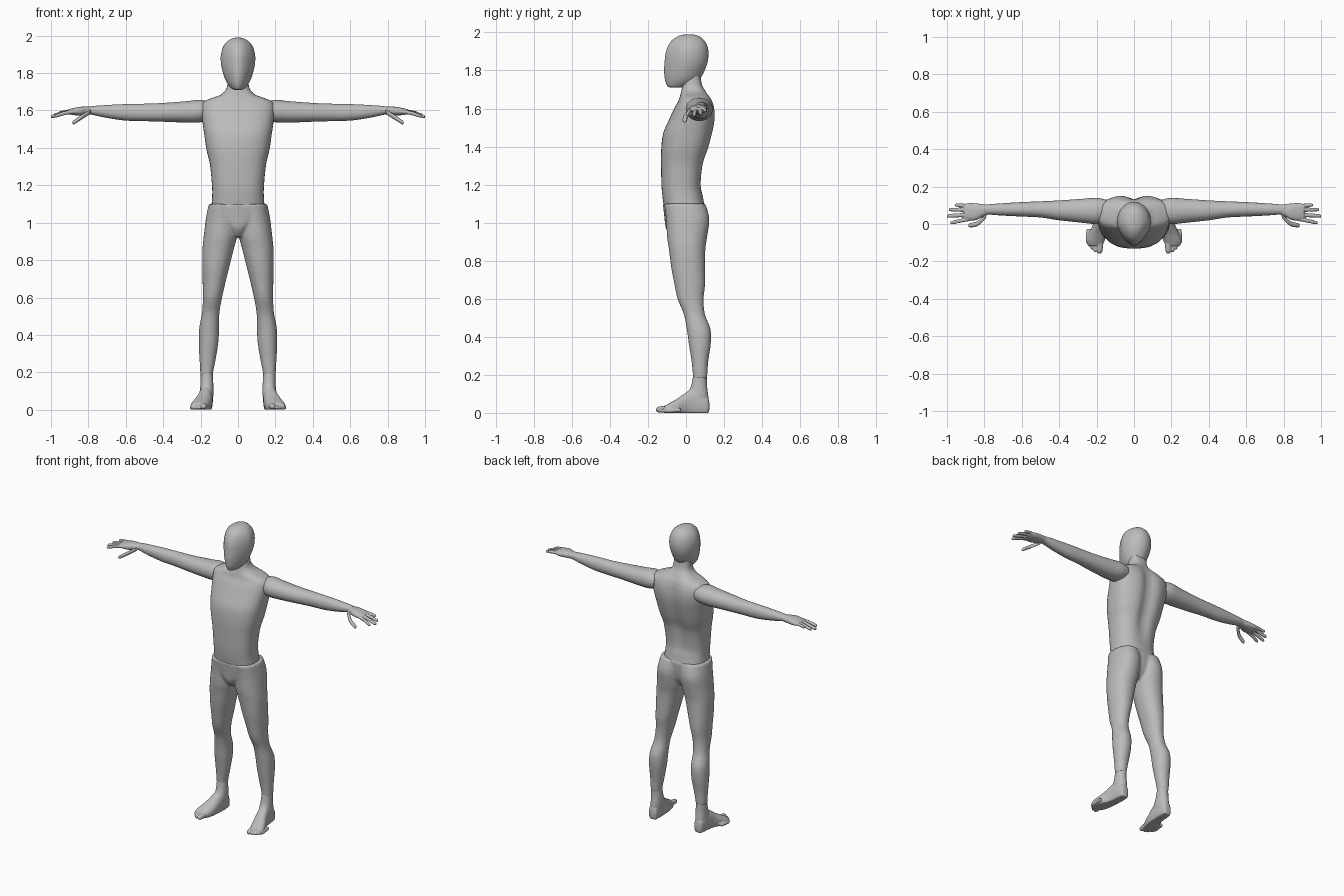
import bpy, bmesh, math
from mathutils import Vector

skin = bpy.data.materials.new("grey_skin")
skin.diffuse_color = (0.5, 0.5, 0.5, 1)


def spline(stations, steps):
    """Smooth in-between sections through the given stations."""
    out = []
    n = len(stations)
    for i in range(n - 1):
        a, b, c, d = (stations[min(max(i + k, 0), n - 1)] for k in (-1, 0, 1, 2))
        for s in range(steps):
            t = s / steps
            out.append([0.5 * (2*q + (r - p)*t + (2*p - 5*q + 4*r - s4)*t*t
                               + (3*q - p - 3*r + s4)*t**3)
                        for p, q, r, s4 in zip(a, b, c, d)])
    out.append(list(stations[-1]))
    return out


def loft(bm, axis, stations, power=2.0, sides=32, steps=4, shape=None):
    """Skin rounded sections; station = position, min/max of the two other axes."""
    rings = []
    for pos, u0, u1, v0, v1 in spline(stations, steps):
        ring = []
        for k in range(sides):
            a = 2 * math.pi * k / sides
            c, s = math.cos(a), math.sin(a)
            u = (u0 + u1) / 2 + (u1 - u0) / 2 * math.copysign(abs(c) ** (2 / power), c)
            v = (v0 + v1) / 2 + (v1 - v0) / 2 * math.copysign(abs(s) ** (2 / power), s)
            co = {'x': (pos, u, v), 'y': (u, pos, v), 'z': (u, v, pos)}[axis]
            if shape:
                co = shape(*co)
            ring.append(bm.verts.new(Vector(co)))
        rings.append(ring)
    for r0, r1 in zip(rings, rings[1:]):
        for k in range(sides):
            j = (k + 1) % sides
            bm.faces.new((r0[k], r0[j], r1[j], r1[k]))
    bm.faces.new(rings[0][::-1])
    bm.faces.new(rings[-1])


def finish(name, bm, mirror=False, voxel=0, smooth=2):
    bmesh.ops.recalc_face_normals(bm, faces=bm.faces)
    me = bpy.data.meshes.new(name)
    bm.to_mesh(me)
    bm.free()
    me.materials.append(skin)
    ob = bpy.data.objects.new(name, me)
    bpy.context.collection.objects.link(ob)
    bpy.ops.object.select_all(action='DESELECT')
    ob.select_set(True)
    bpy.context.view_layer.objects.active = ob
    if mirror:
        ob.modifiers.new("mirror", 'MIRROR').use_mirror_merge = False
    if voxel:
        m = ob.modifiers.new("blend", 'REMESH')
        m.mode, m.voxel_size, m.use_smooth_shade = 'VOXEL', voxel, True
        m = ob.modifiers.new("soften", 'SMOOTH')
        m.factor, m.iterations = 0.5, smooth
    else:
        bpy.ops.object.shade_smooth_by_angle(angle=math.radians(50))
    return ob


def sym(rows):
    return [(z, -w, w, y0, y1) for z, w, y0, y1 in rows]


# Head: egg outline, narrowing towards the face
def face_taper(x, y, z):
    return (x * (1 - 0.28 * min(1, max(0, -y / 0.11))), y, z)

bm = bmesh.new()
loft(bm, 'z', sym([(1.710, .018, -.080, -.02), (1.716, .034, -.096, .01), (1.735, .052, -.106, .05),
                   (1.76, .067, -.112, .076), (1.80, .081, -.115, .098), (1.85, .091, -.112, .115),
                   (1.90, .091, -.105, .118), (1.945, .077, -.085, .105), (1.975, .050, -.052, .078),
                   (1.987, .024, -.02, .05), (1.99, .004, .012, .02)]), 2.0, 40, 4, face_taper)
finish("head", bm)


# Torso with neck: spine groove down the back
def spine(x, y, z):
    if y > 0:
        fade = max(0, min(1, (z - 1.15) / 0.2)) * max(0, min(1, (1.70 - z) / 0.1))
        y -= 0.024 * fade * math.exp(-(x / 0.04) ** 2)
    return (x, y, z)

bm = bmesh.new()
loft(bm, 'z', sym([(1.09, .142, -.117, .098), (1.14, .138, -.124, .088), (1.20, .139, -.129, .081),
                   (1.31, .150, -.131, .095), (1.39, .168, -.130, .122), (1.47, .180, -.120, .143),
                   (1.54, .190, -.090, .155), (1.60, .196, -.062, .153), (1.64, .190, -.040, .140),
                   (1.665, .145, -.032, .126), (1.685, .092, -.026, .110), (1.72, .061, -.02, .086),
                   (1.78, .055, -.015, .075)]), 2.5, 56, 4, spine)
finish("torso", bm)

# Arms
bm = bmesh.new()
loft(bm, 'x', [(.15, .02, .13, 1.55, 1.645), (.20, .0, .14, 1.537, 1.657), (.27, .006, .135, 1.535, 1.65),
               (.40, .02, .126, 1.54, 1.64), (.50, .035, .121, 1.543, 1.636), (.60, .04, .117, 1.546, 1.634),
               (.70, .045, .111, 1.56, 1.629), (.77, .05, .106, 1.575, 1.624), (.80, .053, .102, 1.58, 1.62)],
     2.1, 32)
finish("arms", bm, mirror=True)


# Hands: palm, four fingers and a thumb blended together
def digit(bm, axis, path, r):
    rows = []
    for i, (p, u, v) in enumerate(path):
        k = r * (1.0, 1.0, 0.85)[i]
        rows.append((p, u - k, u + k, v - k, v + k))
    p, u, v = path[-1]
    k = r * 0.3
    tip = p + math.copysign(r * 0.6, p - path[0][0])
    rows.append((tip, u - k, u + k, v - k, v + k))
    loft(bm, axis, rows, 2, 14, 4)

bm = bmesh.new()
loft(bm, 'x', [(.765, .053, .103, 1.58, 1.62), (.80, .045, .105, 1.578, 1.62), (.84, .022, .110, 1.574, 1.62),
               (.88, .018, .112, 1.575, 1.613), (.91, .028, .106, 1.582, 1.606)], 2.3, 28)
for tip_x, base_y, tip_y, tip_z, r in [(.975, .028, .007, 1.570, .0105), (.993, .050, .043, 1.568, .011),
                                       (.983, .075, .077, 1.574, .0105), (.952, .098, .101, 1.588, .0095)]:
    mid_x = (tip_x + .88) / 2
    digit(bm, 'x', [(.87, base_y, 1.595), (mid_x, (base_y + tip_y) / 2, (1.601 + tip_z) / 2),
                    (tip_x, tip_y, tip_z)], r)
digit(bm, 'x', [(.79, .045, 1.593), (.835, .003, 1.565), (.878, -.007, 1.537)], .0135)
finish("hands", bm, mirror=True, voxel=.0032, smooth=2)

# Legs and pelvis blended together
bm = bmesh.new()
loft(bm, 'z', [(1.10, .0, .157, -.115, .102), (1.02, .002, .172, -.105, .123), (.93, .005, .183, -.10, .112),
               (.86, .022, .190, -.09, .102), (.76, .047, .191, -.077, .101), (.68, .067, .189, -.062, .101),
               (.60, .085, .188, -.045, .093), (.52, .099, .192, -.012, .099), (.44, .101, .207, .004, .129),
               (.36, .105, .210, .015, .130), (.27, .119, .206, .029, .117), (.20, .133, .202, .036, .112),
               (.18, .133, .202, .036, .112)], 2.15, 32)
finish_legs = bm
loft(bm, 'z', sym([(1.10, .155, -.122, .101), (1.03, .135, -.114, .098), (.97, .065, -.106, .085),
                   (.925, .022, -.078, .055)]), 2.3, 32)
finish("legs", finish_legs, mirror=True, voxel=.008, smooth=4)


# Feet: ankle, flat-soled foot and five toes blended together
def sole(x, y, z):
    return (x, y, max(z, 0.0))

bm = bmesh.new()
loft(bm, 'z', [(.03, .14, .20, .01, .112), (.08, .131, .205, .0, .118), (.14, .132, .201, .026, .111),
               (.205, .136, .199, .039, .109)], 2.1, 28)
loft(bm, 'y', [(.123, .155, .185, .02, .05), (.112, .141, .198, -.015, .09), (.07, .135, .206, -.02, .12),
               (.03, .135, .211, -.02, .125), (-.01, .138, .222, -.02, .10), (-.05, .145, .241, -.02, .072),
               (-.09, .157, .254, -.015, .050), (-.115, .170, .246, -.005, .036)], 2.3, 32, 4, sole)
for x, y, r in [(.184, -.148, .017), (.207, -.143, .0115), (.223, -.130, .011),
                (.237, -.114, .011), (.249, -.096, .0105)]:
    digit(bm, 'y', [(y + .07, x - .006, r + .004), (y + .03, x - .002, r + .003), (y, x, r)], r)
finish("feet", bm, mirror=True, voxel=.004, smooth=2)
